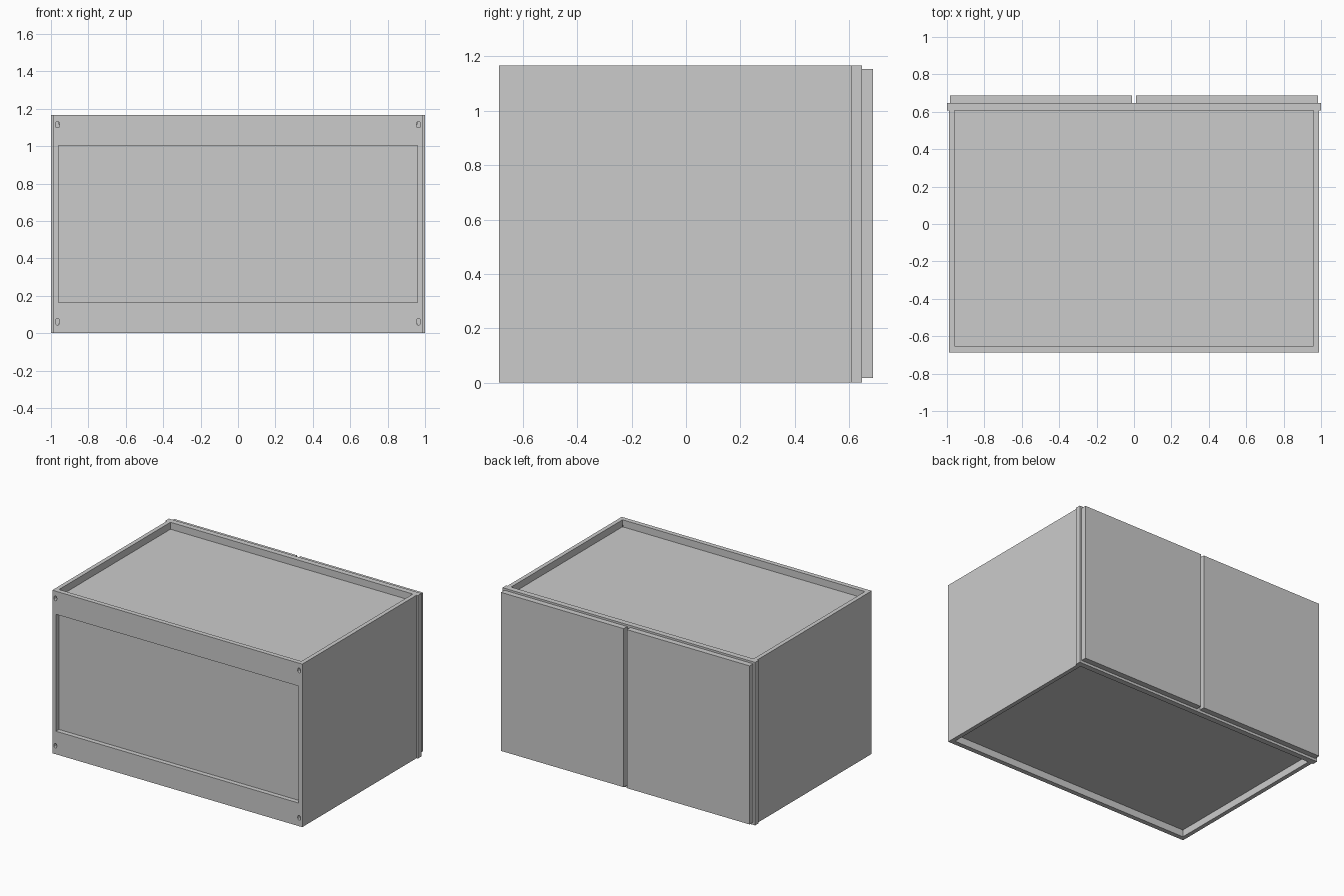
import bpy
import bmesh
from mathutils import Matrix

cube = bpy.data.objects.get("Cube")
if cube:
    bpy.data.objects.remove(cube, do_unlink=True)

grey = bpy.data.materials.new("cabinet_grey")
GREY = (0.6, 0.6, 0.6, 1)
grey.use_nodes = True
grey.diffuse_color = GREY
grey.node_tree.nodes["Principled BSDF"].inputs["Base Color"].default_value = GREY


def box(name, x, y, z):
    """Axis-aligned box from (low, high) pairs."""
    bm = bmesh.new()
    bmesh.ops.create_cube(bm, size=1)
    for v in bm.verts:
        v.co = [lo + (c + 0.5) * (hi - lo) for c, (lo, hi) in zip(v.co, (x, y, z))]
    mesh = bpy.data.meshes.new(name)
    bm.to_mesh(mesh)
    bm.free()
    mesh.materials.append(grey)
    obj = bpy.data.objects.new(name, mesh)
    bpy.context.collection.objects.link(obj)
    return obj


def slot_cutter(x, z, radius, half):
    """Upright slot with round ends, running along y."""
    bm = bmesh.new()
    bmesh.ops.create_cone(bm, cap_ends=True, segments=16, radius1=radius,
                          radius2=radius, depth=0.1,
                          matrix=Matrix.Rotation(1.5708, 4, "X"))
    for v in bm.verts:
        v.co.z += half if v.co.z > 0 else -half
        v.co.x += x
        v.co.y += BACK
        v.co.z += z
    mesh = bpy.data.meshes.new("slot_cutter")
    bm.to_mesh(mesh)
    bm.free()
    obj = bpy.data.objects.new("slot_cutter", mesh)
    bpy.context.collection.objects.link(obj)
    obj.hide_render = True
    obj.hide_viewport = True
    return obj


H = 1.167                       # overall height
SIDE, INNER = 0.99, 0.96        # outer and inner side faces
BACK, BACK_IN = -0.687, -0.653  # rail thickness
FRAME, FRAME_OUT = 0.607, 0.647 # face frame depth
DOOR_OUT = 0.687
RAIL = 0.165
LIP = 0.05                      # recess of top and bottom panels
BOARD = 0.03

# Carcass sides and the door on each half
for s, label in ((-1, "right"), (1, "left")):
    box(label + "_side", sorted((s * INNER, s * SIDE)), (BACK_IN, FRAME), (0, H))
    box(label + "_door", sorted((s * 0.012, s * 0.985)), (FRAME_OUT, DOOR_OUT), (0.018, 1.153))
    box(label + "_frame_stile", sorted((s * 0.92, s * 1.0)), (FRAME, FRAME_OUT), (0, H))
    box(label + "_panel_stile", sorted((s * INNER, s * SIDE)), (BACK, BACK_IN), (RAIL, H - RAIL))

# Recessed top, bottom and rear panels
box("bottom_panel", (-INNER, INNER), (BACK_IN, FRAME), (LIP, LIP + BOARD))
box("top_panel", (-INNER, INNER), (BACK_IN, FRAME), (H - LIP - BOARD, H - LIP))
box("recessed_panel", (-INNER, INNER), (BACK_IN, BACK_IN + 0.015),
    (LIP + BOARD, H - LIP - BOARD))

# Frame rails and centre stile behind the doors
box("lower_frame_rail", (-0.92, 0.92), (FRAME, FRAME_OUT), (0, 0.09))
box("upper_frame_rail", (-0.92, 0.92), (FRAME, FRAME_OUT), (H - 0.09, H))
box("centre_stile", (-0.04, 0.04), (FRAME, FRAME_OUT), (0.09, H - 0.09))

# Hanging rails with a slot at each end
for label, z, slot_z in (("lower", (0, RAIL), 0.06), ("upper", (H - RAIL, H), 1.115)):
    rail = box(label + "_hanging_rail", (-SIDE, SIDE), (BACK, BACK_IN), z)
    for s in (-1, 1):
        cut = rail.modifiers.new("slot", "BOOLEAN")
        cut.operation = "DIFFERENCE"
        cut.solver = "EXACT"
        cut.object = slot_cutter(s * 0.965, slot_z, 0.011, 0.006)
